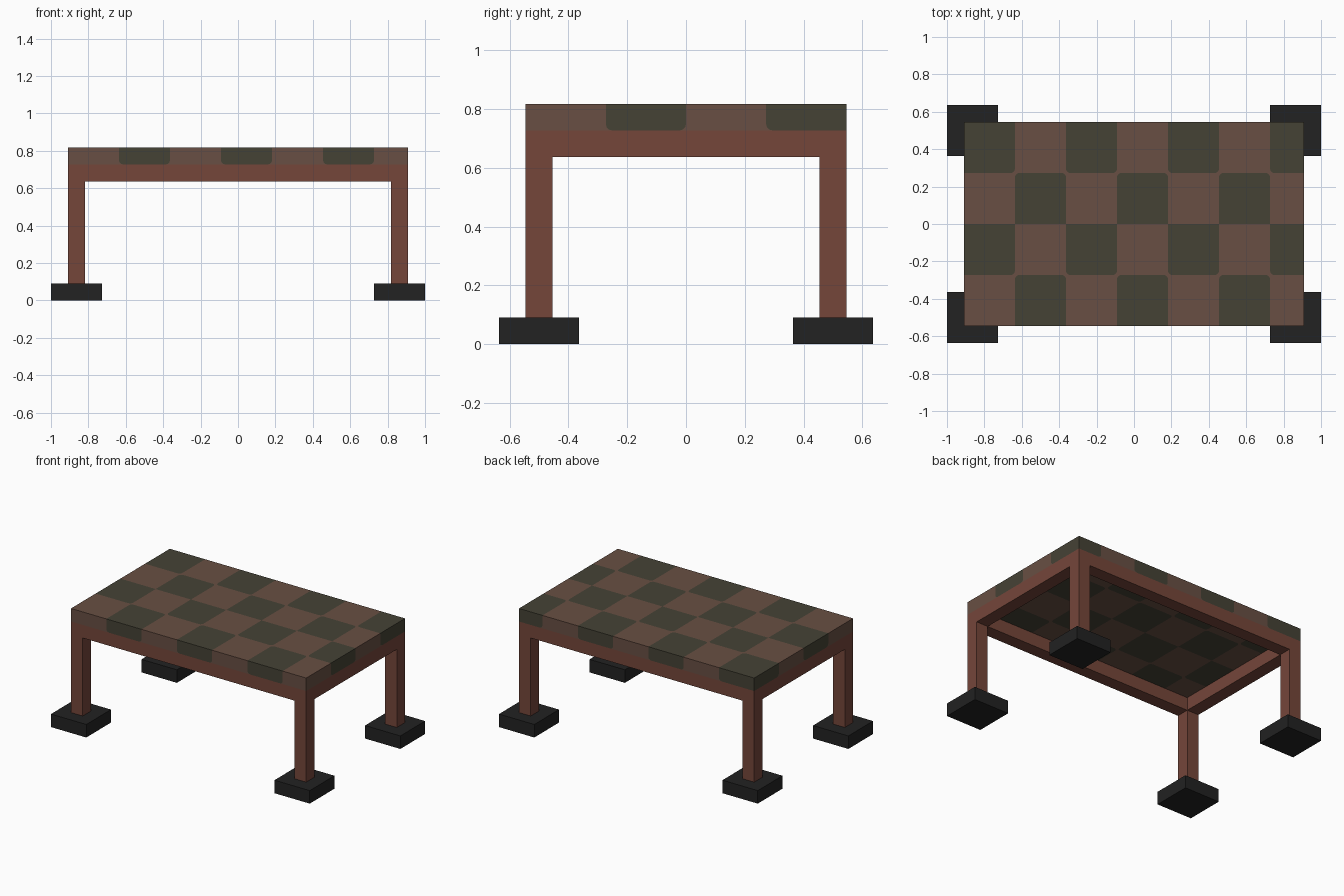
import bpy, bmesh, math
from mathutils import Vector

if "Cube" in bpy.data.objects:
    bpy.data.objects.remove(bpy.data.objects["Cube"])

U = 1 / 11            # basic thickness: everything is a multiple of it
X, Y = 10 * U, 6 * U  # half size of the table top
ZB, ZT = 8 * U, 9 * U # bottom and top of the table top
R = 0.022             # corner rounding of the dark checks


def material(name, rgb):
    m = bpy.data.materials.new(name)
    lin = [((c / 255 + 0.055) / 1.055) ** 2.4 for c in rgb]
    m.diffuse_color = (*lin, 1)
    m.use_nodes = True
    m.node_tree.nodes["Principled BSDF"].inputs["Base Color"].default_value = m.diffuse_color
    return m


red_wood = material("red wood", (117, 70, 58))
brown = material("brown check", (104, 79, 67))
olive = material("dark olive check", (69, 66, 53))
black = material("black foot", (34, 34, 34))


def finish(bm, name, mats):
    me = bpy.data.meshes.new(name)
    bm.to_mesh(me)
    bm.free()
    for m in mats:
        me.materials.append(m)
    ob = bpy.data.objects.new(name, me)
    bpy.context.collection.objects.link(ob)
    return ob


def box(name, lo, hi, mat):
    bm = bmesh.new()
    bmesh.ops.create_cube(bm, size=1)
    for v in bm.verts:
        v.co = Vector([l + (c + 0.5) * (h - l) for c, l, h in zip(v.co, lo, hi)])
    return finish(bm, name, [mat])


def add_face(bm, pts, normal, index):
    f = bm.faces.new([bm.verts.new(p) for p in pts])
    f.material_index = index
    f.normal_update()
    if f.normal.dot(normal) < 0:
        f.normal_flip()


def cell(bm, to3d, normal, a0, a1, b0, b1, dark, rounded):
    """One check; dark ones get rounded corners where rounded(a, b) is true."""
    corners = [(a0, b0), (a1, b0), (a1, b1), (a0, b1)]
    if not dark:
        add_face(bm, [to3d(*c) for c in corners], normal, 0)
        return
    outline = []
    for k, (a, b) in enumerate(corners):
        if not rounded(a, b):
            outline.append((a, b))
            continue
        ca = a + (R if a == a0 else -R)
        cb = b + (R if b == b0 else -R)
        start = math.pi + k * math.pi / 2
        arc = [(ca + R * math.cos(start + t * math.pi / 6),
                cb + R * math.sin(start + t * math.pi / 6)) for t in range(4)]
        outline += arc
        add_face(bm, [to3d(a, b)] + [to3d(*p) for p in arc], normal, 0)
    add_face(bm, [to3d(*p) for p in outline], normal, 1)


# Checkered table top
xs = [-X + 3 * U * i for i in range(7)] + [X]
ys = [-Y + 3 * U * j for j in range(5)]
bm = bmesh.new()
inner = lambda t, lim: abs(t) < lim - 1e-4
for z, n in ((ZT, 1), (ZB, -1)):
    for i in range(7):
        for j in range(4):
            cell(bm, lambda a, b: (a, b, z), Vector((0, 0, n)),
                 xs[i], xs[i + 1], ys[j], ys[j + 1], (i + j) % 2 == 1,
                 lambda a, b: inner(a, X) and 0.1 < abs(b) < Y - 1e-4)
for s in (-1, 1):
    for i in range(7):   # front and back edges
        cell(bm, lambda a, b: (a, s * Y, b), Vector((0, s, 0)),
             xs[i], xs[i + 1], ZB, ZT, (i + (s > 0) * 3) % 2 == 1,
             lambda a, b: inner(a, X) and b == ZB)
    for j in range(4):   # left and right edges
        cell(bm, lambda a, b: (s * X, a, b), Vector((s, 0, 0)),
             ys[j], ys[j + 1], ZB, ZT, j % 2 == 1,
             lambda a, b: inner(a, Y) and b == ZB)
finish(bm, "table_top", [brown, olive])

# Apron rails under the top
for s, name in ((-1, "front_rail"), (1, "back_rail")):
    y = sorted((s * Y, s * (Y - U)))
    box(name, (-X, y[0], 7 * U), (X, y[1], ZB), red_wood)
for s, name in ((-1, "left_rail"), (1, "right_rail")):
    x = sorted((s * X, s * (X - U)))
    box(name, (x[0], -Y + U, 7 * U), (x[1], Y - U, ZB), red_wood)

# Legs standing on square feet
for sx, side in ((-1, "left"), (1, "right")):
    for sy, end in ((-1, "front"), (1, "back")):
        cx, cy = sx * (X - U / 2), sy * (Y - U / 2)
        h, w = U / 2, 1.5 * U
        box(f"{end}_{side}_leg", (cx - h, cy - h, U), (cx + h, cy + h, 7 * U), red_wood)
        box(f"{end}_{side}_foot", (cx - w, cy - w, 0), (cx + w, cy + w, U), black)
